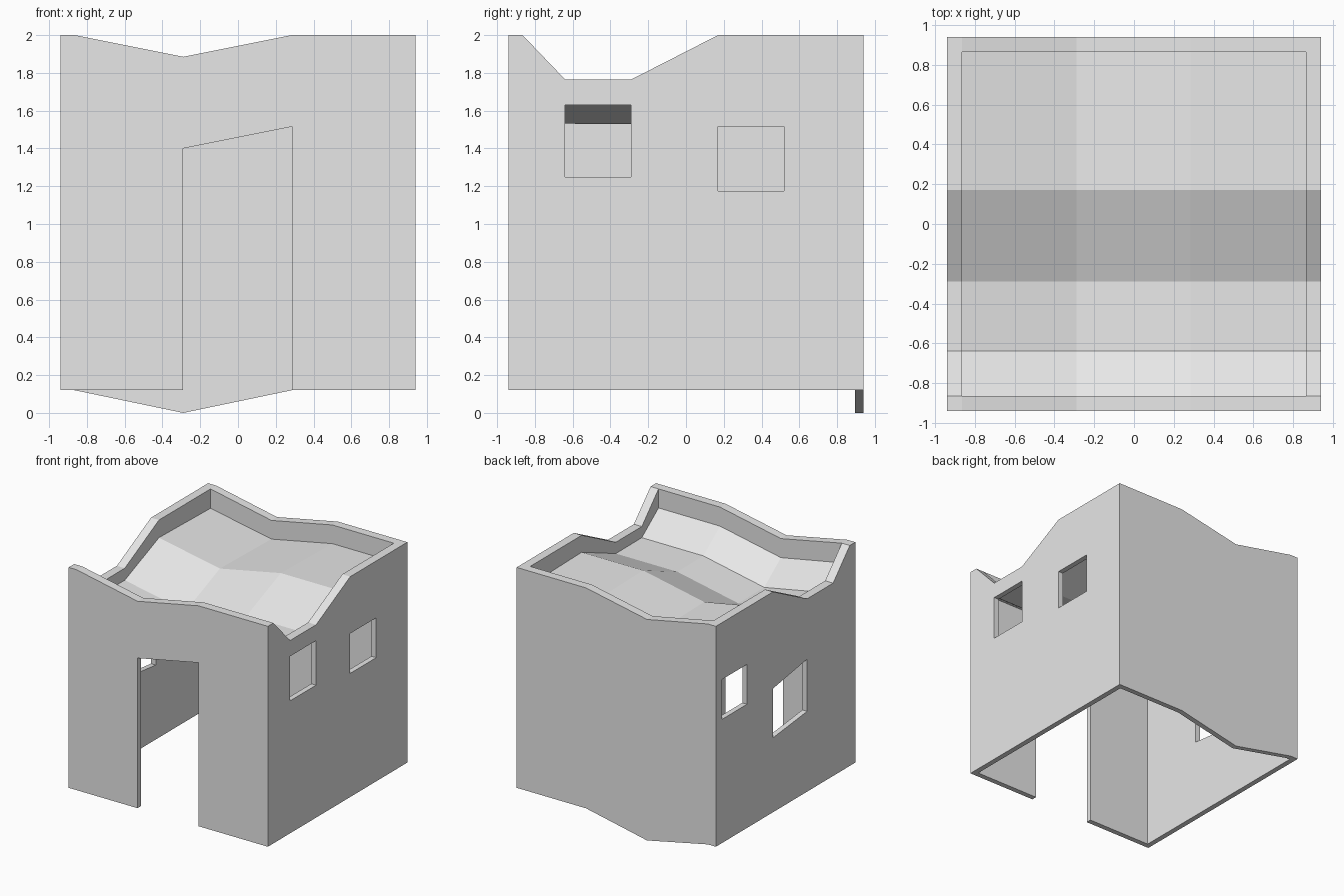
import bpy
import bmesh
from mathutils import Matrix

cube = bpy.data.objects.get("Cube")
if cube:
    bpy.data.objects.remove(cube, do_unlink=True)

HALF = 0.94       # half width of the building
WALL = 0.045      # wall thickness
LINER = 0.03      # extra thickness of the parapet
INNER = HALF - WALL
LIP = INNER - LINER
BASE, TOP, DIP = 0.12, 2.0, 0.115
ROOF_THICK = 0.025
X1, X2 = -0.29, 0.285

plaster = bpy.data.materials.new("light_grey_plaster")
plaster.use_nodes = True
grey = (0.8, 0.8, 0.8, 1)
plaster.diffuse_color = grey
plaster.node_tree.nodes["Principled BSDF"].inputs["Base Color"].default_value = grey


def finish(name, bm):
    """Turn a bmesh into a flat shaded, coloured object."""
    bmesh.ops.remove_doubles(bm, verts=bm.verts, dist=0.0005)
    bmesh.ops.recalc_face_normals(bm, faces=bm.faces)
    mesh = bpy.data.meshes.new(name)
    bm.to_mesh(mesh)
    bm.free()
    mesh.materials.clear()
    mesh.materials.append(plaster)
    mesh.polygons.foreach_set("use_smooth", [False] * len(mesh.polygons))
    obj = bpy.data.objects.new(name, mesh)
    bpy.context.collection.objects.link(obj)
    return obj


def panel(name, outlines, along, offset, thick):
    """Upright slab: first outline is the border, the others are openings."""
    curve = bpy.data.curves.new(name + "_profile", 'CURVE')
    curve.dimensions = '2D'
    curve.fill_mode = 'BOTH'
    curve.extrude = thick / 2
    for points in outlines:
        spline = curve.splines.new('POLY')
        spline.points.add(len(points) - 1)
        for p, (u, z) in zip(spline.points, points):
            p.co = (u, z, 0, 1)
        spline.use_cyclic_u = True
    helper = bpy.data.objects.new(name + "_profile", curve)
    bpy.context.collection.objects.link(helper)
    bpy.context.view_layer.update()
    filled = helper.evaluated_get(bpy.context.evaluated_depsgraph_get())
    bm = bmesh.new()
    bm.from_mesh(filled.to_mesh())
    filled.to_mesh_clear()
    bpy.data.objects.remove(helper, do_unlink=True)
    bpy.data.curves.remove(curve)
    if along == 'x':
        place = Matrix(((1, 0, 0, 0), (0, 0, -1, offset), (0, 1, 0, 0), (0, 0, 0, 1)))
    else:
        place = Matrix(((0, 0, 1, offset), (1, 0, 0, 0), (0, 1, 0, 0), (0, 0, 0, 1)))
    bm.transform(place)
    return finish(name, bm)


def sag(z, half, dip=DIP):
    """Line along x that sags at one point."""
    return [(-half, z), (-LIP, z), (X1, z - dip), (X2, z), (half, z)]


def swoop(half):
    """Top line of the side walls, along y."""
    return [(-half, TOP), (-LIP, TOP), (-0.64, 1.765), (-0.29, 1.765), (0.17, TOP), (half, TOP)]


def rect(a, b, low, high):
    return [(a, low), (b, low), (b, high), (a, high)]


# front wall with doorway
doorway = [(X2, BASE), (X2, 1.515), (X1, 1.515 - DIP), (X1, BASE)]
front = [(-HALF, BASE)] + sag(TOP, HALF) + [(HALF, BASE)] + doorway
panel("front_wall", [front], 'x', -HALF + WALL / 2, WALL)

# back wall, sagging at top and bottom
back = sag(TOP, HALF) + sag(BASE, HALF, BASE)[::-1]
panel("back_wall", [back], 'x', HALF - WALL / 2, WALL)

# side walls with windows
side = [(-INNER, BASE)] + swoop(INNER) + [(INNER, BASE)]
left_windows = [rect(-0.64, -0.29, 1.25, 1.63), rect(0.17, 0.52, 1.175, 1.515)]
right_windows = [rect(0.52, 0.86, 1.175, 1.515),
                 [(-0.29, 0.805), (0.17, 0.755), (0.17, 1.175), (-0.29, 1.25)]]
panel("left_wall", [side] + left_windows, 'y', HALF - WALL / 2, WALL)
panel("right_wall", [side] + right_windows, 'y', -HALF + WALL / 2, WALL)

# sagging roof sheet
ROOF = [(-INNER, 1.86), (-0.64, 1.67), (-0.29, 1.668), (0.17, 1.855), (INNER, 1.84)]
bm = bmesh.new()
rows = [[bm.verts.new((x, y, z - d)) for x, d in ((-INNER, 0), (X1, DIP), (X2, 0), (INNER, 0))]
        for y, z in ROOF]
for near, far in zip(rows, rows[1:]):
    for i in range(len(near) - 1):
        bm.faces.new((near[i], near[i + 1], far[i + 1], far[i]))
roof = finish("roof", bm)
if roof.data.polygons[0].normal.z < 0:
    roof.data.flip_normals()
thickness = roof.modifiers.new("thickness", 'SOLIDIFY')
thickness.thickness = ROOF_THICK
thickness.offset = -1

# parapet thickening above the roof
for name, sign, height in (("front", -1, 1.84), ("back", 1, 1.84)):
    strip = sag(TOP, INNER) + sag(height - ROOF_THICK, INNER)[::-1]
    panel(name + "_parapet", [strip], 'x', sign * (INNER - LINER / 2), LINER)
underside = [(max(-LIP, min(LIP, y)), z - ROOF_THICK) for y, z in ROOF]
for name, sign in (("left", 1), ("right", -1)):
    strip = swoop(LIP)[1:] + underside[::-1]
    panel(name + "_parapet", [strip], 'y', sign * (INNER - LINER / 2), LINER)
